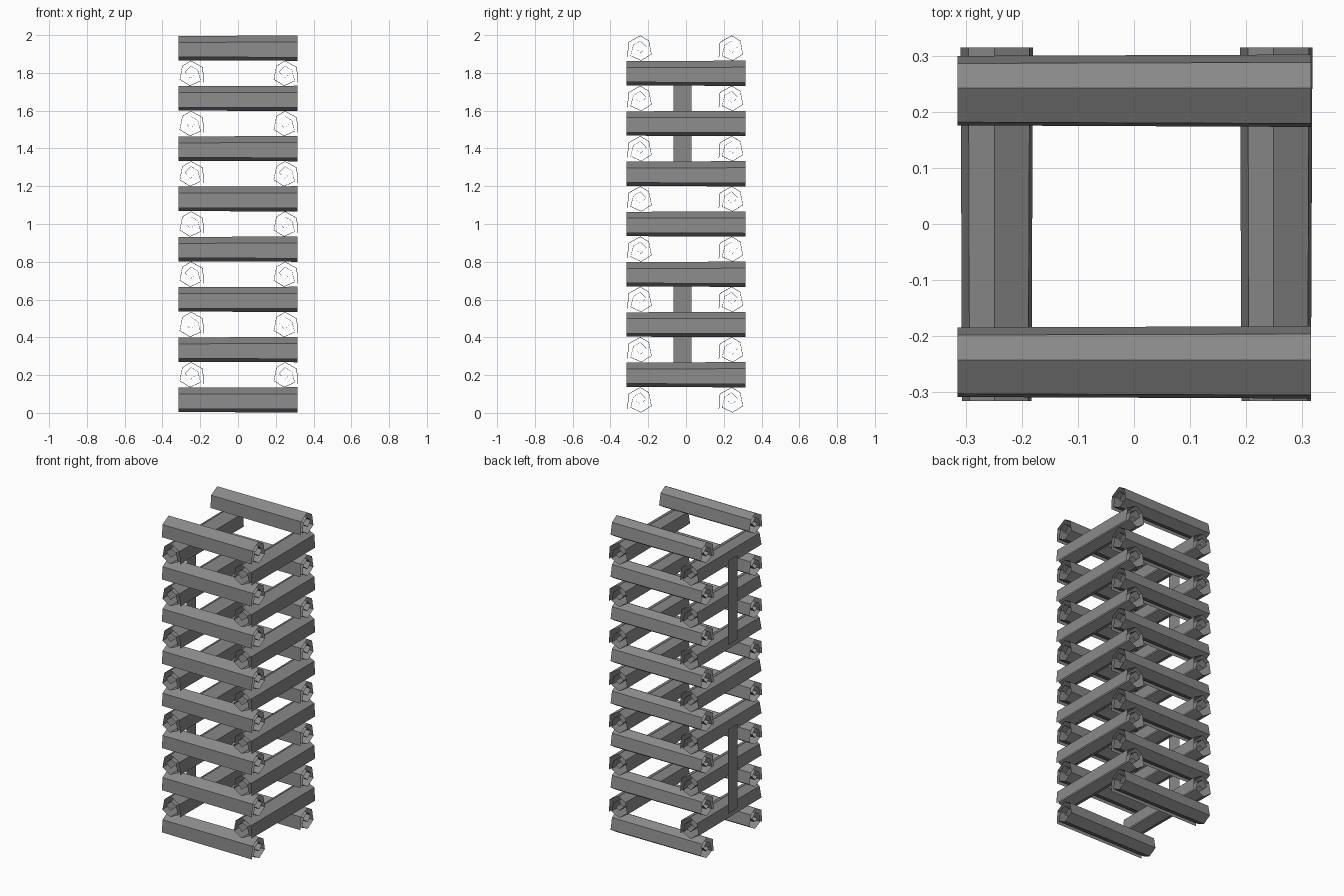
import bpy
import math

if "Cube" in bpy.data.objects:
    bpy.data.objects.remove(bpy.data.objects["Cube"], do_unlink=True)

# One grey for everything
grey = bpy.data.materials.new("grey")
grey.use_nodes = True
colour = (0.25, 0.25, 0.25, 1)
grey.diffuse_color = colour
grey.node_tree.nodes["Principled BSDF"].inputs["Base Color"].default_value = colour

HALF = 0.315          # half length of a roll
GAP = 0.133           # height of one layer
BASE = 0.068          # centre height of the lowest layer

# Cross-section of a rolled sheet, from the outer edge inwards
SPIRAL = [(-.069, -.048), (-.063, .033), (0, .068), (.046, .040),
          (.060, -.032), (.005, -.066), (-.052, -.040), (-.037, .018),
          (0, .040), (.032, .008), (.003, -.024), (-.021, -.005)]


def make_mesh(name, verts, faces):
    mesh = bpy.data.meshes.new(name)
    mesh.from_pydata(verts, [], faces)
    mesh.materials.append(grey)
    return mesh


def place(name, mesh, location, turn=0):
    obj = bpy.data.objects.new(name, mesh)
    obj.location = location
    obj.rotation_euler.z = turn
    bpy.context.collection.objects.link(obj)
    return obj


# Open-ended rolled sheet along x, slightly narrower at one end
count = len(SPIRAL)
verts = [(x, u * s, v * s) for x, s in ((-HALF, 0.96), (HALF, 1)) for u, v in SPIRAL]
faces = [(i, i + 1, count + i + 1, count + i) for i in range(count - 1)]
roll = make_mesh("roll", verts, faces)

# Stack of paired rolls, alternating direction in every layer
for layer in range(15):
    z = BASE + layer * GAP
    for side in (-1, 1):
        if layer % 2 == 0:
            place("cross_roll", roll, (0, side * 0.242, z))
        else:
            place("side_roll", roll, (side * 0.249, 0, z), math.pi / 2)

# Two flat upright strips joining the rolls on one side
for bottom_layer in (1, 9):
    low = BASE + bottom_layer * GAP
    high = low + 4 * GAP
    strip = make_mesh("strip", [(0, -.065, low), (0, -.065, high), (0, .03, high), (0, .03, low)],
                      [(3, 2, 1, 0)])
    place("upright_strip", strip, (-0.314, 0, 0))
